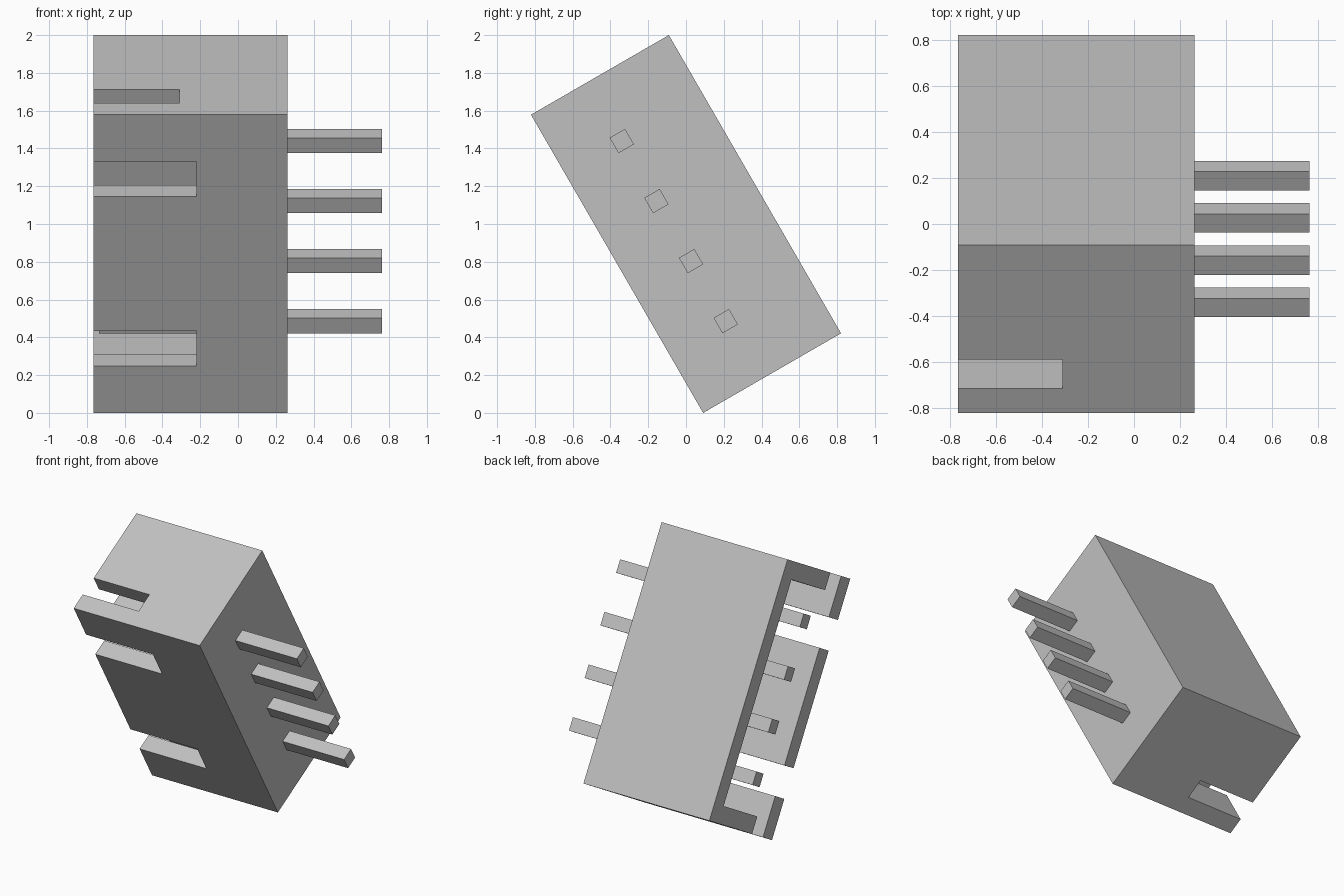
import bpy
from math import radians
from mathutils import Matrix, Vector

cube = bpy.data.objects.get("Cube")
if cube:
    bpy.data.objects.remove(cube, do_unlink=True)

grey = bpy.data.materials.new("light grey")
grey.use_nodes = True
colour = (0.53, 0.53, 0.53, 1)
grey.diffuse_color = colour
grey.node_tree.nodes["Principled BSDF"].inputs["Base Color"].default_value = colour

# The whole connector leans about the x axis
TILT = Matrix.Translation((0, 0, 1)) @ Matrix.Rotation(radians(30), 4, "X")
HALF_Y, HALF_Z, WALL = 0.4215, 0.9115, 0.122
OPEN_X, BACK_X, TIP_X = -0.765, 0.262, 0.763
FLOOR_X, NOTCH_X = -0.22, -0.31


def box(name, low, high):
    """Tilted box between two corners of the connector's own frame."""
    low, high = Vector(low), Vector(high)
    bpy.ops.mesh.primitive_cube_add(size=1)
    ob = bpy.context.object
    ob.name = ob.data.name = name
    ob.data.transform(Matrix.Translation((low + high) / 2)
                      @ Matrix.Diagonal((*(high - low), 1)))
    ob.matrix_world = TILT
    ob.data.materials.append(grey)
    return ob


def cut(target, low, high):
    """Subtract a box from the target and discard the cutter."""
    cutter = box("cutter", low, high)
    cutter.hide_render = True
    mod = target.modifiers.new("cut", "BOOLEAN")
    mod.operation = "DIFFERENCE"
    mod.solver = "EXACT"
    mod.object = cutter
    bpy.context.view_layer.objects.active = target
    bpy.ops.object.modifier_apply(modifier=mod.name)
    bpy.data.objects.remove(cutter, do_unlink=True)


# Housing with an open cavity
housing = box("housing", (OPEN_X, -HALF_Y, -HALF_Z), (BACK_X, HALF_Y, HALF_Z))
inner_y, inner_z = HALF_Y - WALL, HALF_Z - WALL
cut(housing, (OPEN_X - 0.1, -inner_y, -inner_z), (FLOOR_X, inner_y, inner_z))

# Two slots in the front wall
for side in (-1, 1):
    z = side * 0.517
    cut(housing, (OPEN_X - 0.1, -HALF_Y - 0.1, z - 0.107),
        (FLOOR_X, -inner_y + 0.05, z + 0.107))

# One notch in each end wall, against the front wall
for side in (-1, 1):
    z = side * HALF_Z
    cut(housing, (OPEN_X - 0.1, -inner_y, z - 0.17),
        (NOTCH_X, -inner_y + 0.146, z + 0.17))

# Row of four square pins running through the housing floor
for i in range(4):
    z, y, r = (i - 1.5) * 0.367, -0.075, 0.047
    box(f"pin_{i + 1}", (OPEN_X + 0.03, y - r, z - r), (TIP_X, y + r, z + r))
